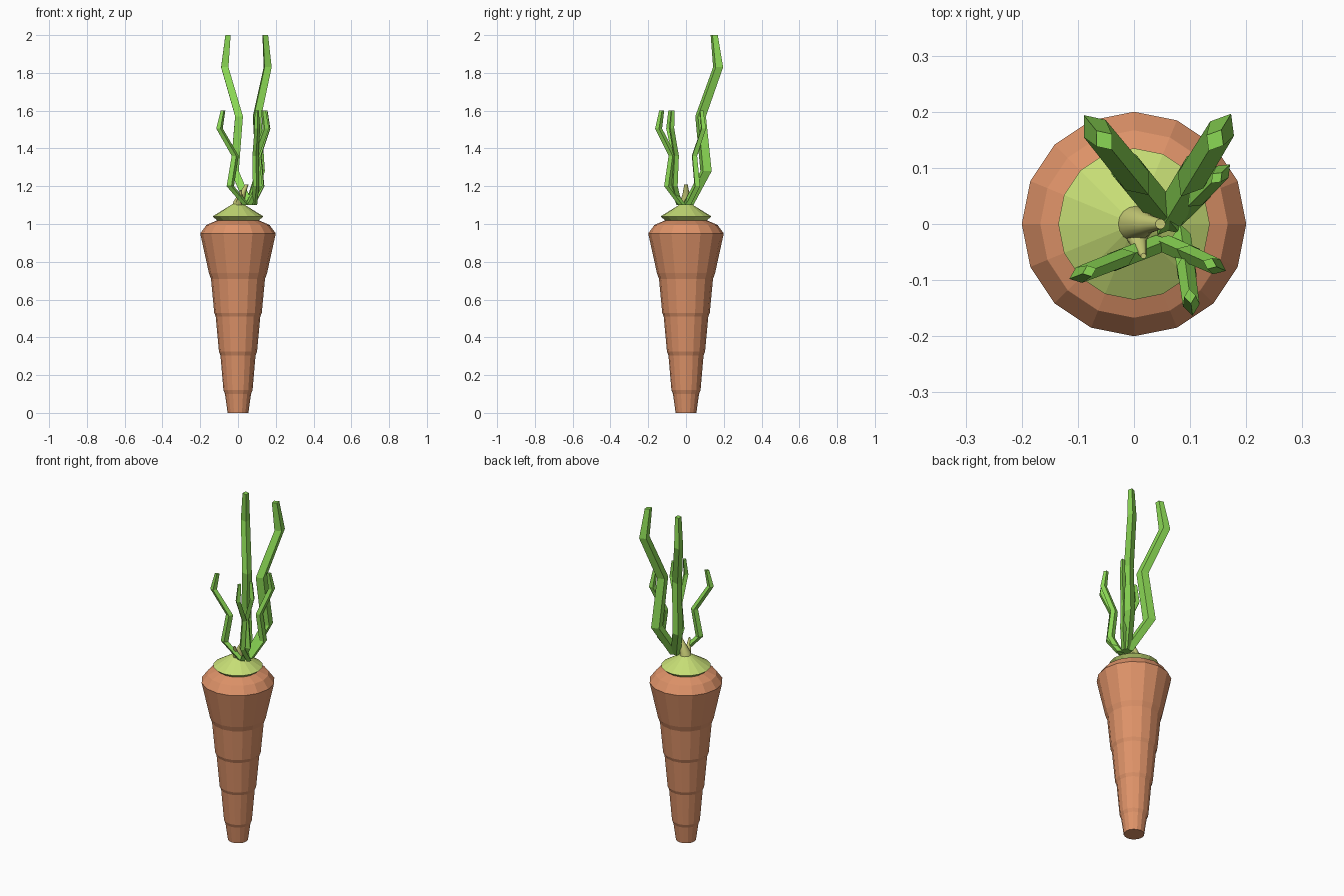
import bpy, bmesh, math
from mathutils import Vector

cube = bpy.data.objects.get("Cube")
if cube:
    bpy.data.objects.remove(cube, do_unlink=True)


def material(name, rgb):
    m = bpy.data.materials.new(name)
    m.use_nodes = True
    m.diffuse_color = (*rgb, 1)
    m.node_tree.nodes["Principled BSDF"].inputs["Base Color"].default_value = (*rgb, 1)
    return m


orange = material("carrot orange", (0.73, 0.29, 0.14))
lime = material("crown lime", (0.57, 0.73, 0.18))
green = material("leaf green", (0.26, 0.69, 0.09))
olive = material("sprout olive", (0.57, 0.60, 0.18))


def loft(name, rings, mat, smooth=False):
    """Skin a closed tube through rings of points, with flat end caps."""
    bm = bmesh.new()
    loops = [[bm.verts.new(p) for p in ring] for ring in rings]
    n = len(loops[0])
    for a, b in zip(loops, loops[1:]):
        for i in range(n):
            j = (i + 1) % n
            bm.faces.new((a[i], a[j], b[j], b[i]))
    bm.faces.new(loops[0][::-1])
    bm.faces.new(loops[-1])
    bmesh.ops.recalc_face_normals(bm, faces=bm.faces)
    for f in bm.faces:
        f.smooth = smooth and len(f.verts) == 4
    mesh = bpy.data.meshes.new(name)
    bm.to_mesh(mesh)
    bm.free()
    mesh.materials.append(mat)
    obj = bpy.data.objects.new(name, mesh)
    bpy.context.collection.objects.link(obj)
    return obj


def ring(center, out, side, sides):
    """Ring of points in a level plane, with half axes out and side."""
    turns = [math.tau * i / sides for i in range(sides)]
    return [center + out * math.cos(t) + side * math.sin(t) for t in turns]


def round_part(name, stations, sides, mat, smooth=False):
    """Round part through stations of (x, y, z, radius)."""
    rings = [ring(Vector((x, y, z)), Vector((r, 0, 0)), Vector((0, r, 0)), sides)
             for x, y, z, r in stations]
    return loft(name, rings, mat, smooth)


# Root with stepped segments
root = [(0.055, 0), (0.069, 0.10), (0.077, 0.12), (0.093, 0.305), (0.101, 0.325),
        (0.118, 0.51), (0.126, 0.53), (0.143, 0.71), (0.154, 0.74),
        (0.2, 0.95), (0.167, 0.995), (0.105, 1.022)]
round_part("root", [(0, 0, z, r) for r, z in root], 16, orange)

# Crown
crown = [(0.105, 1.015), (0.135, 1.04), (0.03, 1.105)]
round_part("crown", [(0, 0, z, r) for r, z in crown], 16, lime)

# Two curved sprouts
round_part("tall_sprout", [(0, 0, 1.085, 0.035), (0.006, 0, 1.12, 0.029),
                           (0.024, 0, 1.165, 0.017), (0.047, 0, 1.21, 0.009)],
           16, olive, True)
round_part("short_sprout", [(0.003, -0.012, 1.09, 0.022), (0.009, -0.035, 1.13, 0.014),
                            (0.017, -0.057, 1.18, 0.005)], 12, olive, True)

# Zigzag leaf stalks: (height fraction, outward fraction, thickness)
BENDS = [(0, 0, 0.034), (0.2, 0.6, 0.035), (0.522, 0.42, 0.033),
         (0.811, 1, 0.031), (1, 0.87, 0.022)]


def stalk(name, base, knee, height, thick):
    base, knee = Vector((*base, 1.1)), Vector((*knee, 1.1))
    reach = knee - base
    out = reach.normalized()
    side = Vector((-out.y, out.x, 0))
    rings = []
    for h, f, r in BENDS:
        center = base + reach * f + Vector((0, 0, h * height))
        rings.append(ring(center, out * r * thick, side * r * thick * 0.8, 4))
    return loft(name, rings, green)


stalk("tall_stalk_left", (0.06, 0.01), (0.157, 0.17), 0.9, 1)
stalk("tall_stalk_right", (0.06, 0.01), (-0.07, 0.17), 0.9, 1)
stalk("short_stalk_right", (0.045, -0.035), (-0.098, -0.091), 0.5, 0.6)
stalk("short_stalk_front", (0.085, -0.02), (0.102, -0.145), 0.5, 0.6)
stalk("short_stalk_left", (0.055, -0.035), (0.147, -0.076), 0.5, 0.6)
stalk("short_stalk_back", (0.075, 0.01), (0.158, 0.093), 0.5, 0.6)
